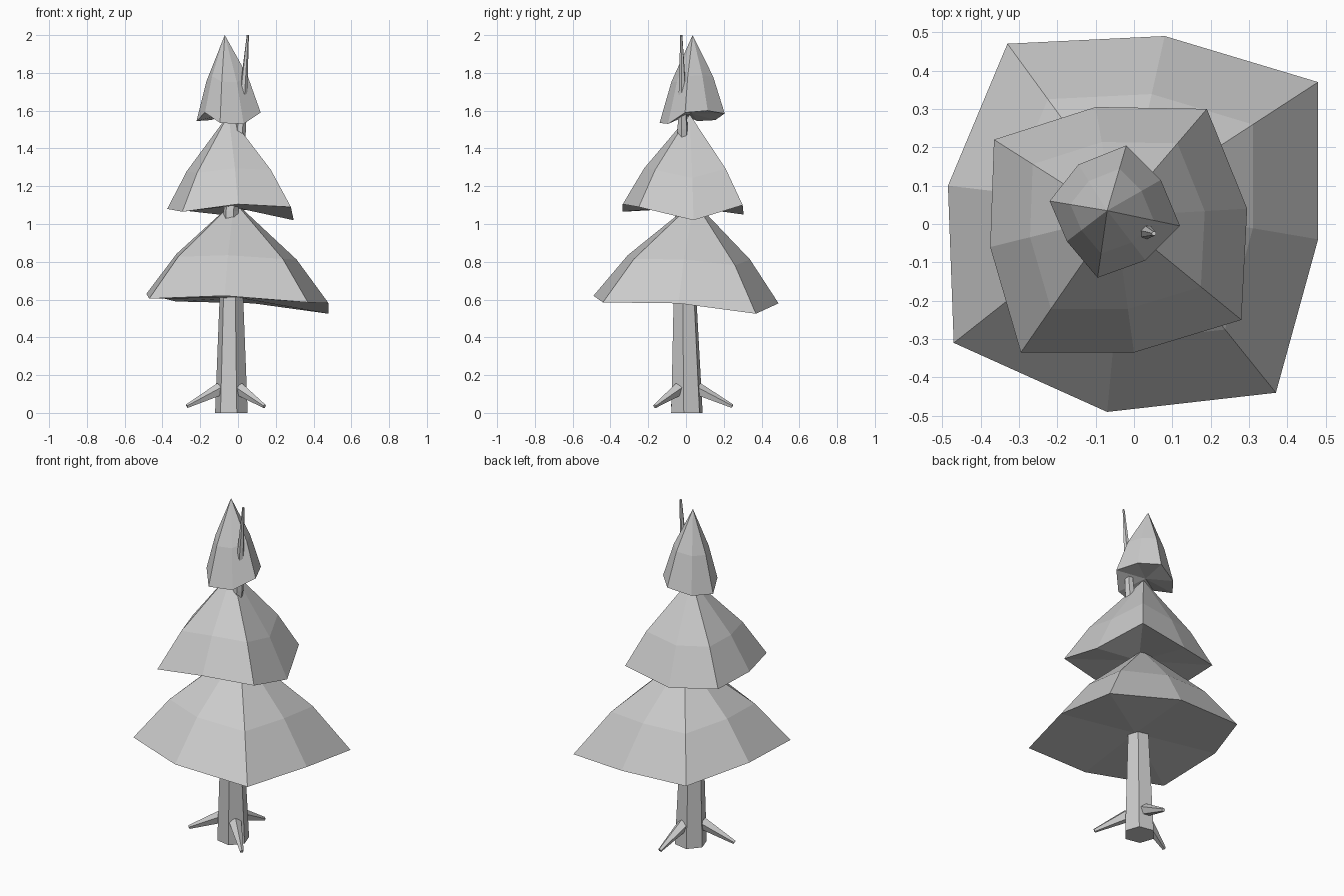
import bpy
import bmesh
from math import cos, sin, radians, tau
from mathutils import Vector

default = bpy.data.objects.get("Cube")
if default:
    bpy.data.objects.remove(default, do_unlink=True)

grey = bpy.data.materials.new("plain grey")
grey.use_nodes = True
shade = (0.6, 0.6, 0.6, 1)
grey.diffuse_color = shade
grey.node_tree.nodes["Principled BSDF"].inputs["Base Color"].default_value = shade


def loft(name, rings):
    """Skin a stack of closed rings; a ring of one point closes to a tip."""
    bm = bmesh.new()
    loops = [[bm.verts.new(p) for p in ring] for ring in rings]
    for low, high in zip(loops, loops[1:]):
        n = max(len(low), len(high))
        for i in range(n):
            j = (i + 1) % n
            if len(high) == 1:
                bm.faces.new((low[i], low[j], high[0]))
            elif len(low) == 1:
                bm.faces.new((low[0], high[j], high[i]))
            else:
                bm.faces.new((low[i], low[j], high[j], high[i]))
    for end in (loops[0], loops[-1]):
        if len(end) > 2:
            bm.faces.new(end)
    bmesh.ops.recalc_face_normals(bm, faces=bm.faces)
    mesh = bpy.data.meshes.new(name)
    bm.to_mesh(mesh)
    bm.free()
    mesh.materials.append(grey)
    obj = bpy.data.objects.new(name, mesh)
    bpy.context.collection.objects.link(obj)
    return obj


def circle(centre, radius, sides, turn=0, side=Vector((1, 0, 0)), up=Vector((0, 1, 0))):
    angles = [radians(turn) + tau * i / sides for i in range(sides)]
    return [Vector(centre) + radius * (side * cos(a) + up * sin(a)) for a in angles]


def foliage(name, apex, rim, spread, drop):
    """Uneven eight-point skirt, bulging at a middle ring, with a shallow underside."""
    apex = Vector(apex)
    rim = [Vector(p) for p in rim]
    middle = []
    for p in rim:
        q = apex.lerp(p, spread)
        q.z = apex.z + (p.z - apex.z) * drop
        middle.append(q)
    underside = sum(rim, Vector()) / len(rim)
    underside.z += 0.02
    return loft(name, [[underside], rim, middle, [apex]])


# Trunk: tapered, bending near the top so its tip pokes out beside the crown
trunk_path = [((-.035, .005, 0), .088), ((-.035, -.005, .6), .064),
              ((-.037, -.02, 1.07), .04), ((.015, -.018, 1.5), .028),
              ((.033, -.02, 1.75), .018), ((.052, -.025, 2), .006)]
loft("trunk", [circle(c, r, 6, -11) for c, r in trunk_path])

# Roots: thin tapered spikes sloping to the ground
root_tips = {"front_root": (.14, -.165, .035), "right_root": (-.27, -.07, .035),
             "back_root": (0, .245, .035)}
for name, tip in root_tips.items():
    tip = Vector(tip)
    start = Vector((-.035, 0, .155)).lerp(tip, .25)
    along = (tip - start).normalized()
    side = along.cross(Vector((0, 0, 1))).normalized()
    up = side.cross(along)
    loft(name, [circle(start, .036, 5, 90, side, up), circle(tip, .011, 5, 90, side, up)])

# Foliage tiers, each rim running counter-clockwise from the front
foliage("lower_foliage", (-.02, .045, 1.12),
        [(-.47, -.31, .605), (-.07, -.49, .62), (.37, -.44, .585), (.48, -.04, .58),
         (.48, .37, .525), (.08, .49, .58), (-.33, .47, .59), (-.485, .1, .63)], .66, .57)
foliage("middle_foliage", (-.05, .02, 1.58),
        [(-.295, -.335, 1.065), (0, -.335, 1.105), (.28, -.25, 1.09), (.295, .04, 1.02),
         (.19, .3, 1.1), (-.1, .305, 1.05), (-.365, .22, 1.08), (-.375, -.06, 1.08)], .68, .6)
foliage("top_foliage", (-.07, .035, 2),
        [(-.095, -.14, 1.535), (.03, -.095, 1.53), (.12, -.005, 1.59), (.07, .115, 1.6),
         (-.02, .205, 1.585), (-.145, .155, 1.55), (-.22, .06, 1.545), (-.175, -.045, 1.59)],
        .64, .53)
